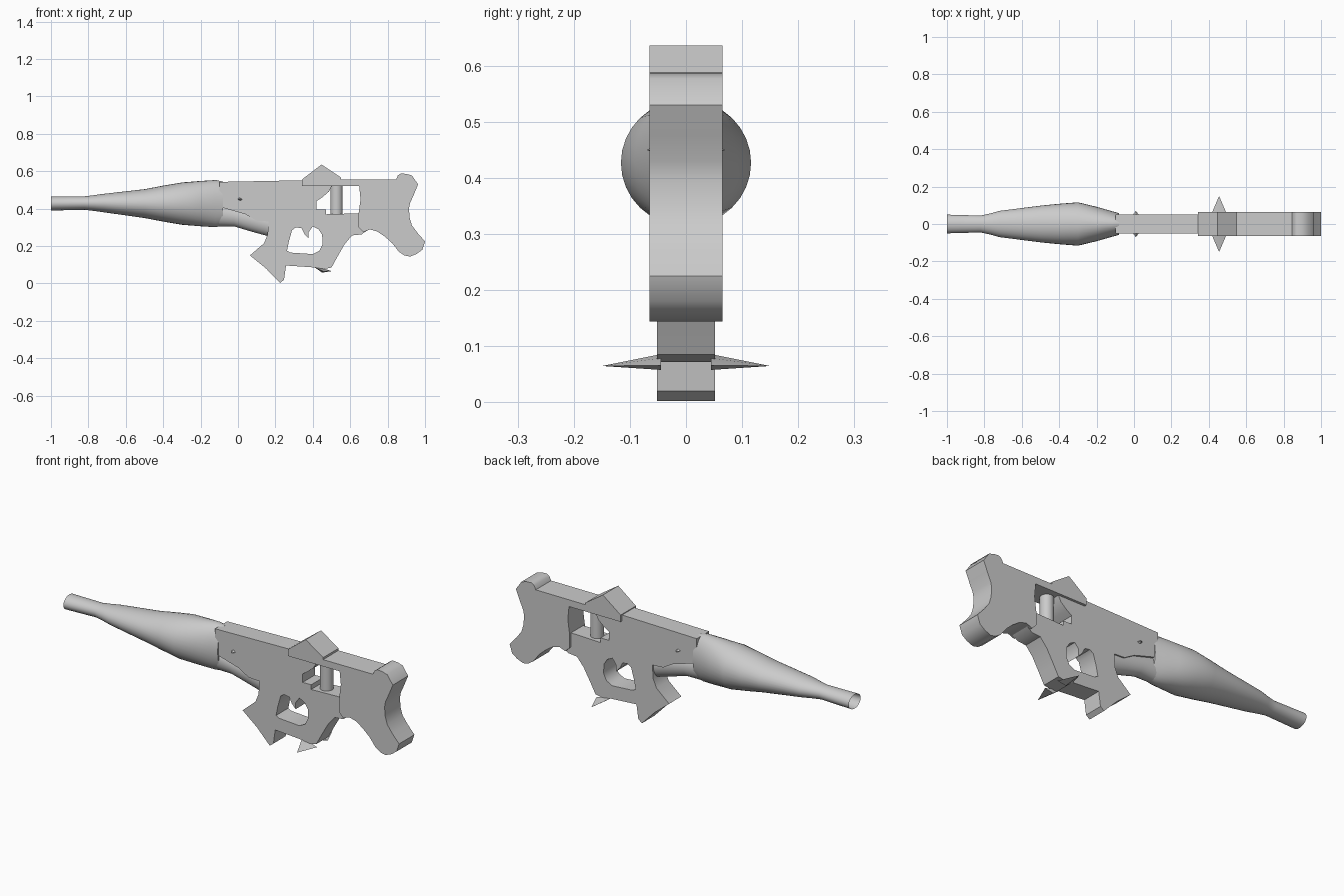
import bpy, bmesh, math
from mathutils import Vector

if "Cube" in bpy.data.objects:
    bpy.data.objects.remove(bpy.data.objects["Cube"])

grey = bpy.data.materials.new("plain grey")
grey.diffuse_color = (0.6, 0.6, 0.6, 1)
grey.use_nodes = True
grey.node_tree.nodes["Principled BSDF"].inputs["Base Color"].default_value = grey.diffuse_color


def finish(name, bm, angle=40):
    bmesh.ops.remove_doubles(bm, verts=bm.verts, dist=0.0002)
    bmesh.ops.recalc_face_normals(bm, faces=bm.faces)
    me = bpy.data.meshes.new(name)
    bm.to_mesh(me)
    bm.free()
    me.materials.clear()
    me.materials.append(grey)
    ob = bpy.data.objects.new(name, me)
    bpy.context.collection.objects.link(ob)
    bpy.ops.object.select_all(action='DESELECT')
    ob.select_set(True)
    bpy.context.view_layer.objects.active = ob
    bpy.ops.object.shade_smooth_by_angle(angle=math.radians(angle))
    return ob


def plate(name, half, *loops):
    """Side outline (x, z) with optional holes, extruded to y = +-half."""
    cu = bpy.data.curves.new(name + "_outline", 'CURVE')
    cu.dimensions, cu.fill_mode, cu.extrude = '2D', 'BOTH', half
    for pts in loops:
        sp = cu.splines.new('POLY')
        sp.points.add(len(pts) - 1)
        for p, (x, z) in zip(sp.points, pts):
            p.co = (x, z, 0, 1)
        sp.use_cyclic_u = True
    tmp = bpy.data.objects.new(name + "_tmp", cu)
    bpy.context.collection.objects.link(tmp)
    deps = bpy.context.evaluated_depsgraph_get()
    me = bpy.data.meshes.new_from_object(tmp.evaluated_get(deps))
    bpy.data.objects.remove(tmp)
    bm = bmesh.new()
    bm.from_mesh(me)
    bpy.data.meshes.remove(me)
    for v in bm.verts:
        v.co = Vector((v.co.x, -v.co.z, v.co.y))
    return finish(name, bm)


def tube(name, sections, cap_start, cap_end, n=32):
    """Elliptical loft along x from (x, z centre, y radius, z radius)."""
    bm = bmesh.new()
    rings = []
    for x, zc, ry, rz in sections:
        rings.append([bm.verts.new((x, ry * math.cos(2 * math.pi * i / n),
                                    zc + rz * math.sin(2 * math.pi * i / n))) for i in range(n)])
    for a, b in zip(rings, rings[1:]):
        for i in range(n):
            j = (i + 1) % n
            bm.faces.new((a[i], a[j], b[j], b[i]))
    if cap_start:
        bm.faces.new(rings[0])
    if cap_end:
        bm.faces.new(rings[-1])
    return finish(name, bm)


# Barrel with a swollen shroud, open at the muzzle
tube("barrel", [(-1, .428, .05, .038), (-.82, .43, .045, .036), (-.77, .43, .056, .042),
                (-.72, .43, .070, .049), (-.5, .427, .098, .077), (-.4, .427, .108, .096),
                (-.3, .427, .116, .113), (-.2, .427, .092, .121), (-.12, .427, .069, .126),
                (-.08, .427, .058, .118)], False, True)

# Rounded underside between shroud and front grip
tube("lower_handguard", [(-.12, .375, .05, .07), (-.02, .36, .048, .055),
                         (.07, .34, .045, .062), (.19, .31, .045, .065)], True, True)

# Receiver, front spur, trigger guard and grip
plate("receiver", .052,
      [(-.1, .543), (.36, .552), (.68, .552), (.70, .29), (.66, .262), (.61, .257), (.57, .21),
       (.53, .14), (.50, .085), (.43, .072), (.42, .085), (.257, .096), (.246, .02), (.225, .003),
       (.15, .08), (.064, .15), (.139, .215), (.158, .26), (.163, .332), (.10, .335),
       (.04, .37), (-.1, .41)],
      [(.289, .285), (.31, .30), (.34, .295), (.355, .265), (.378, .24), (.378, .275), (.40, .305),
       (.43, .29), (.45, .26), (.452, .21), (.435, .175), (.40, .157), (.28, .165), (.262, .175),
       (.272, .225)],
      [(.42, .395), (.42, .44), (.45, .46), (.485, .49), (.50, .52), (.648, .52), (.655, .45),
       (.645, .375), (.47, .37), (.47, .395)])

# Wider shoulder stock with the strip above the window
plate("stock", .065,
      [(.54, .556), (.845, .557), (.855, .578), (.87, .588), (.90, .586), (.93, .577), (.963, .53),
       (.94, .475), (.92, .43), (.914, .40), (.918, .35), (.93, .31), (.96, .27), (1, .225),
       (.985, .18), (.955, .158), (.92, .144), (.89, .15), (.86, .17), (.825, .215), (.786, .25),
       (.745, .278), (.706, .289), (.67, .275), (.645, .30), (.645, .375), (.655, .45),
       (.648, .52), (.54, .52)])

# Raised peaked sight
plate("sight", .065, [(.342, .556), (.447, .636), (.55, .567), (.55, .52), (.342, .52)])

# Round post in the window
bm = bmesh.new()
bmesh.ops.create_cone(bm, cap_ends=True, segments=20, radius1=.033, radius2=.033, depth=.19)
for v in bm.verts:
    v.co += Vector((.527, 0, .445))
finish("window_post", bm)


def spikes(name, base, tip):
    """Mirrored pair of pointed fins."""
    bm = bmesh.new()
    for s in (1, -1):
        b = [bm.verts.new((x, s * y, z)) for x, y, z in base]
        t = bm.verts.new((tip[0], s * tip[1], tip[2]))
        bm.faces.new(b)
        for i in range(len(b)):
            bm.faces.new((b[i], b[(i + 1) % len(b)], t))
    return finish(name, bm, 20)


# Fins under the guard and small studs on the receiver
spikes("guard_fin", [(.41, .045, .086), (.46, .045, .079), (.50, .045, .066), (.45, .045, .058)],
       (.455, .15, .065))
spikes("receiver_stud", [(-.005, .05, .452), (.01, .05, .46), (.025, .05, .448), (.01, .05, .442)],
       (.01, .07, .45))
